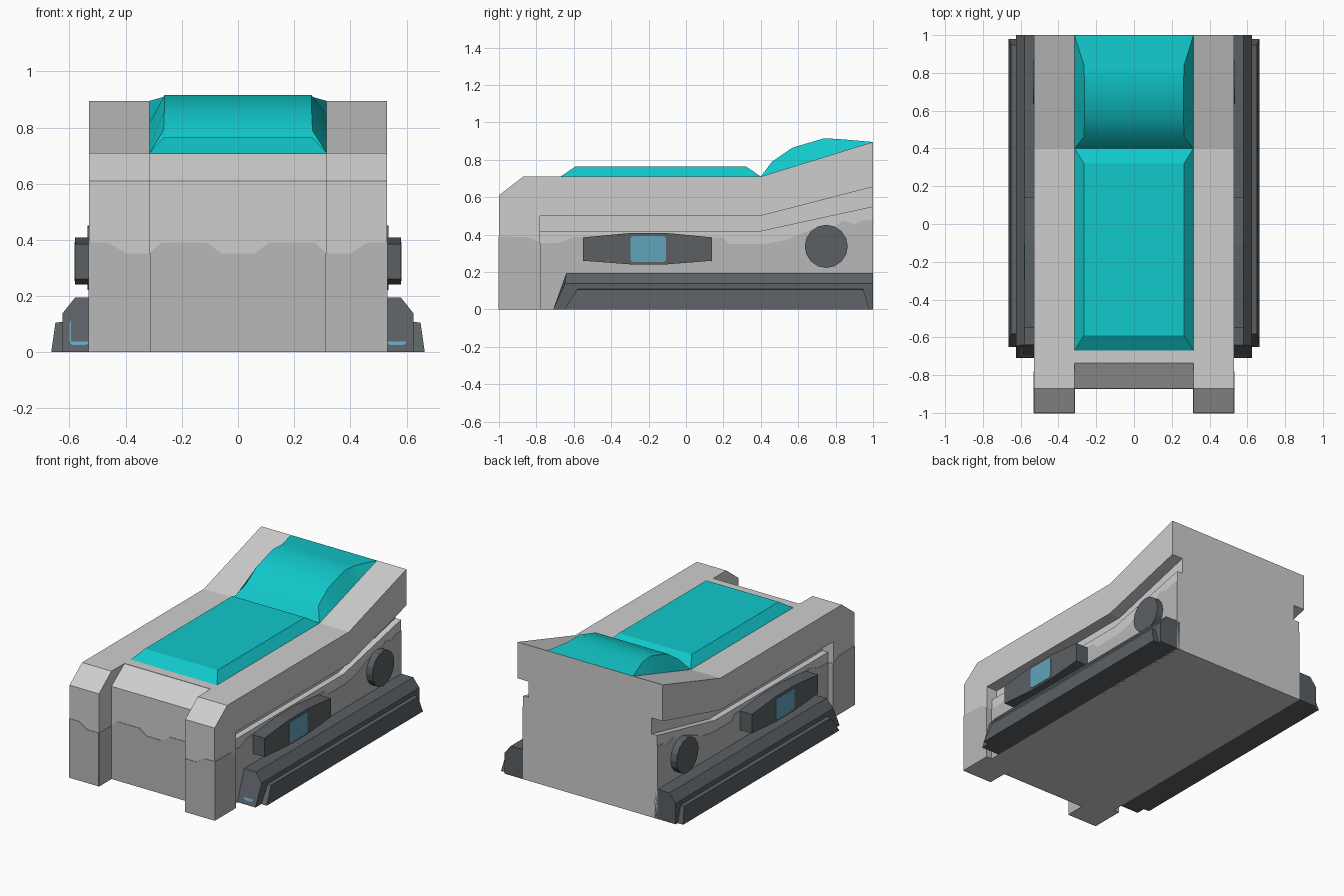
import bpy, bmesh, math

if "Cube" in bpy.data.objects:
    bpy.data.objects.remove(bpy.data.objects["Cube"])


def material(name, rgb):
    lin = [((c / 255 + 0.055) / 1.055) ** 2.4 for c in rgb]
    m = bpy.data.materials.new(name)
    m.diffuse_color = (*lin, 1)
    m.use_nodes = True
    m.node_tree.nodes["Principled BSDF"].inputs["Base Color"].default_value = m.diffuse_color
    return m


LIGHT = material("light grey", (206, 206, 206))
MID = material("mid grey", (184, 184, 184))
CYAN = material("cyan", (17, 200, 202))
DARK = material("dark slate", (91, 96, 100))
BLUE = material("lamp blue", (96, 164, 188))


def finish(name, bm, mat):
    bmesh.ops.remove_doubles(bm, verts=bm.verts, dist=1e-5)
    bmesh.ops.recalc_face_normals(bm, faces=bm.faces)
    me = bpy.data.meshes.new(name)
    bm.to_mesh(me)
    bm.free()
    me.materials.append(mat)
    ob = bpy.data.objects.new(name, me)
    bpy.context.collection.objects.link(ob)
    return ob


def prism(name, pts, axis, a, b, mat, mirror=False):
    """Extrude a 2D outline along x (points y,z) or y (points x,z).
    a and b are the end positions, or functions of height."""
    bm = bmesh.new()
    for s in ((1, -1) if mirror else (1,)):
        ends = []
        for e in (a, b):
            ring = []
            for u, v in pts:
                w = e(v) if callable(e) else e
                co = (s * w, u, v) if axis == 'x' else (s * u, w, v)
                ring.append(bm.verts.new(co))
            bm.faces.new(ring)
            ends.append(ring)
        n = len(pts)
        for i in range(n):
            j = (i + 1) % n
            bm.faces.new((ends[0][i], ends[0][j], ends[1][j], ends[1][i]))
    return finish(name, bm, mat)


def cut(ob, cutter):
    mod = ob.modifiers.new("cut", 'BOOLEAN')
    mod.operation = 'DIFFERENCE'
    mod.solver = 'EXACT'
    mod.object = cutter
    bpy.context.view_layer.objects.active = ob
    bpy.ops.object.modifier_apply(modifier=mod.name)
    bpy.data.objects.remove(cutter)


def rounded(u0, u1, v0, v1, r=0.015):
    pts = []
    for cu, cv, q in ((u1 - r, v1 - r, 0), (u0 + r, v1 - r, 1), (u0 + r, v0 + r, 2), (u1 - r, v0 + r, 3)):
        for k in range(3):
            t = math.pi / 2 * (q + k / 2)
            pts.append((cu + r * math.cos(t), cv + r * math.sin(t)))
    return pts


# Main body with sloped rear, recessed front and side grooves
body = prism("body", [(-1, 0), (-1, .61), (-.87, .71), (.4, .71), (1, .895), (1, 0)],
             'x', -.53, .53, LIGHT)
cut(body, prism("front_cutter", [(-1.1, -.1), (-.87, -.1), (-.87, .61), (-.735, .708),
                                 (-.735, .8), (-1.1, .8)], 'x', -.315, .315, LIGHT))
for s in (1, -1):
    cut(body, prism("groove_cutter", [(-.78, .42), (.4, .42), (1.1, .572), (1.1, .681),
                                      (.4, .5), (-.78, .5)], 'x', s * .45, s * .6, LIGHT))
    cut(body, prism("panel_cutter", [(-.78, -.1), (-.78, .45), (.4, .45), (1.1, .602),
                                     (1.1, -.1)], 'x', s * .49, s * .6, LIGHT))

# Wavy darker paint on the lower body, as thin plates
T = 0.003


def paint(name, wave, axis, at, mirror):
    outline = [(wave[0][0], 0)] + wave + [(wave[-1][0], 0)]
    prism(name, outline, axis, at - T, at + T, MID, mirror)


paint("side_post_paint", [(-1, .39), (-.83, .385), (-.78, .355)], 'x', .53, True)
paint("side_panel_paint", [(-.78, .355), (-.68, .355), (-.61, .385), (-.5, .39), (.2, .385),
                           (.23, .35), (.42, .35), (.53, .37), (.6, .40), (.68, .43),
                           (.79, .44), (.84, .475), (.9, .455), (.94, .475), (1, .48)],
      'x', .49, True)
paint("front_post_paint", [(.315, .352), (.40, .352), (.46, .39), (.53, .39)], 'y', -1, True)
half = [(.06, .352), (.11, .39), (.273, .39), (.315, .352)]
paint("front_centre_paint", [(-x, z) for x, z in reversed(half)] + half, 'y', -.87, False)
paint("post_cheek_paint", [(-1, .352), (-.87, .352)], 'x', .315, True)
paint("post_back_paint", [(.49, .355), (.53, .355)], 'y', -.78, True)


# Cyan cushions lofted through stations (y, half width, top z, base z)
def cushion(name, stations):
    bm = bmesh.new()
    rings = [[bm.verts.new(c) for c in ((-.315, y, b), (-w, y, t), (w, y, t), (.315, y, b))]
             for y, w, t, b in stations]
    for p, q in zip(rings, rings[1:]):
        for i in range(4):
            j = (i + 1) % 4
            bm.faces.new((p[i], p[j], q[j], q[i]))
    return finish(name, bm, CYAN)


cushion("front_cushion", [(-.67, .315, .71, .71), (-.59, .265, .765, .71),
                          (.32, .265, .765, .71), (.4, .315, .71, .71)])
arc = [(.4, .315, .71), (.46, .265, .79), (.57, .262, .865), (.74, .262, .915),
       (.84, .265, .909), (1, .315, .895)]
rear = cushion("rear_cushion", [(y, w, t, .71 + (y - .4) * .185 / .6) for y, w, t in arc])
bpy.ops.object.select_all(action='DESELECT')
rear.select_set(True)
bpy.context.view_layer.objects.active = rear
bpy.ops.object.shade_smooth_by_angle(angle=math.radians(40))


# Side skids with raked noses
def nose(z):
    return -.71 + .065 * min(z, .14) / .14 + max(0, z - .14) * .1


prism("side_skid", [(.47, 0), (.625, 0), (.625, .138), (.58, .195), (.47, .195)],
      'y', nose, 1, DARK, True)
prism("skid_rail", [(.61, 0), (.665, 0), (.65, .105), (.61, .11)], 'y',
      lambda z: -.65 + z * .64, lambda z: .98 - z * .3, DARK, True)
prism("skid_lamp", rounded(.53, .60, .025, .118), 'y',
      lambda z: nose(z) - .004, lambda z: nose(z) + .004, BLUE, True)

# Side pods with windows, and rear discs
prism("side_pod", [(-.55, .26), (-.55, .385), (-.3, .408), (-.1, .408), (.14, .385),
                   (.14, .26), (-.1, .241), (-.3, .241)], 'x', .46, .58, DARK, True)
prism("pod_window", rounded(-.297, -.107, .253, .392), 'x', .577, .583, BLUE, True)
prism("side_disc", [(.75 + .115 * math.cos(i * math.pi / 8), .337 + .115 * math.sin(i * math.pi / 8))
                    for i in range(16)], 'x', .46, .536, DARK, True)
